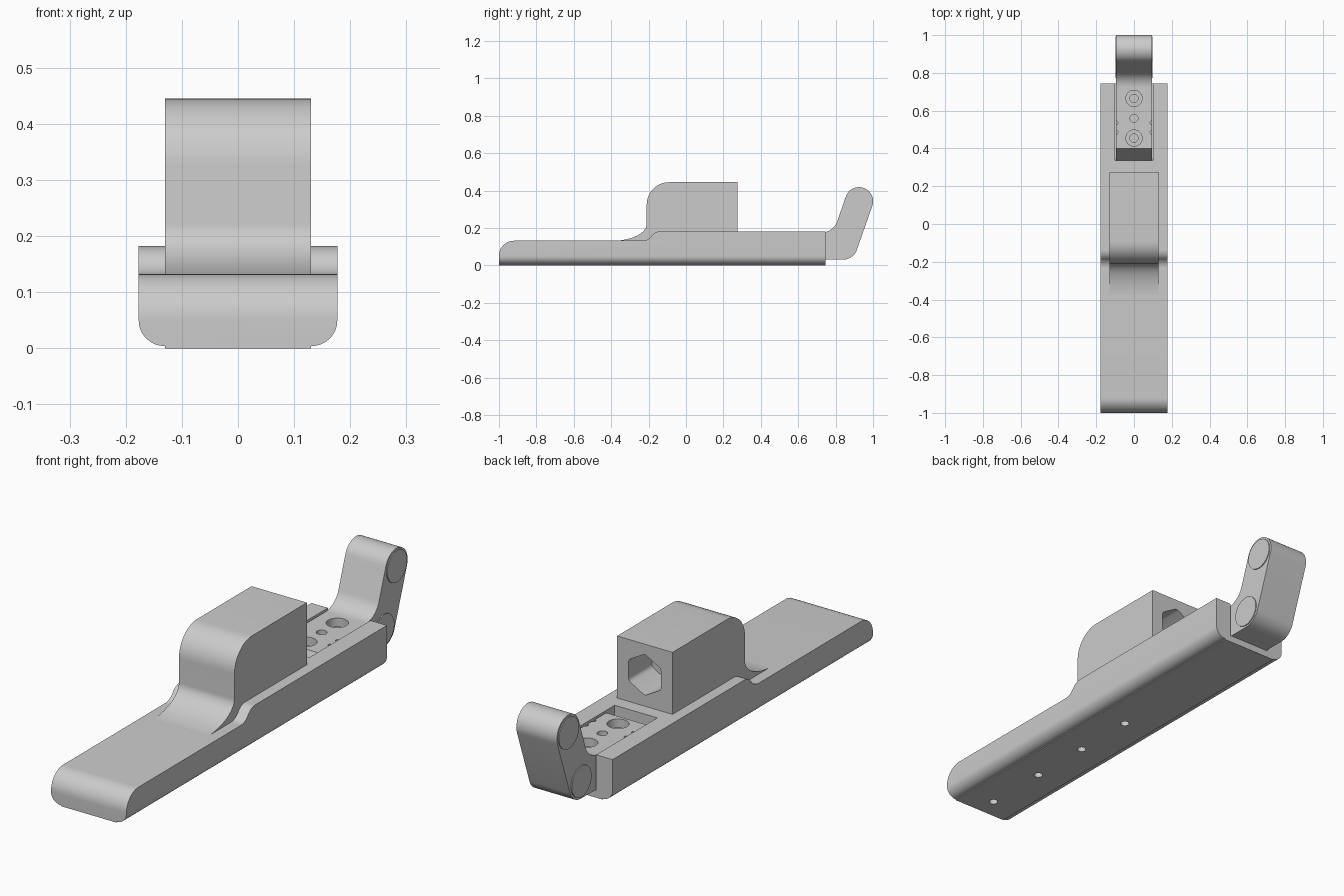
import bpy, bmesh, math
from mathutils import Vector

if "Cube" in bpy.data.objects:
    bpy.data.objects.remove(bpy.data.objects["Cube"])


def rounded(corners, steps=12):
    """Polygon from (u, v, radius) corners, each filleted by its radius."""
    pts, n = [], len(corners)
    for i, (u, v, r) in enumerate(corners):
        p = Vector((u, v))
        if r == 0:
            pts.append(p)
            continue
        a = (Vector(corners[i - 1][:2]) - p).normalized()
        b = (Vector(corners[(i + 1) % n][:2]) - p).normalized()
        ang = a.angle(b)
        t, w = r / math.tan(ang / 2), math.pi - ang
        c = p + (a + b).normalized() * r / math.sin(ang / 2)
        v1, v2 = p + a * t - c, p + b * t - c
        for k in range(steps + 1):
            s = k / steps
            pts.append(c + (v1 * math.sin((1 - s) * w) + v2 * math.sin(s * w)) / math.sin(w))
    return pts


def prism(name, pts, lo, hi, axis):
    """Extrude a 2D outline along x (outline is y,z), y (x,z) or z (x,y)."""
    place = {'x': lambda p, d: (d, p[0], p[1]),
             'y': lambda p, d: (p[0], d, p[1]),
             'z': lambda p, d: (p[0], p[1], d)}[axis]
    bm = bmesh.new()
    a = [bm.verts.new(place(p, lo)) for p in pts]
    b = [bm.verts.new(place(p, hi)) for p in pts]
    bm.faces.new(a)
    bm.faces.new(b)
    for i in range(len(pts)):
        j = (i + 1) % len(pts)
        bm.faces.new((a[i], a[j], b[j], b[i]))
    bmesh.ops.recalc_face_normals(bm, faces=bm.faces)
    me = bpy.data.meshes.new(name)
    bm.to_mesh(me)
    bm.free()
    ob = bpy.data.objects.new(name, me)
    bpy.context.collection.objects.link(ob)
    return ob


def circle(u, v, r, n=32, turn=0.0):
    return [(u + r * math.cos(turn + 2 * math.pi * i / n),
             v + r * math.sin(turn + 2 * math.pi * i / n)) for i in range(n)]


def rect(u0, u1, v0, v1):
    return [(u0, v0), (u1, v0), (u1, v1), (u0, v1)]


def boolean(ob, cutter, op='DIFFERENCE'):
    cutter.hide_render = True
    m = ob.modifiers.new("cut", 'BOOLEAN')
    m.operation, m.solver, m.object = op, 'EXACT', cutter
    bpy.context.view_layer.objects.active = ob
    bpy.ops.object.modifier_apply(modifier=m.name)
    bpy.data.objects.remove(cutter)


def smooth(ob):
    bpy.ops.object.select_all(action='DESELECT')
    ob.select_set(True)
    bpy.context.view_layer.objects.active = ob
    bpy.ops.object.shade_smooth_by_angle(angle=math.radians(30))


# Base: stepped side profile trimmed by a section with rounded lower edges
base = prism("base", rounded([
    (-1, 0, 0), (0.745, 0, 0), (0.745, 0.182, 0), (-0.165, 0.182, 0.06),
    (-0.205, 0.132, 0.06), (-1, 0.132, 0.08)]), -0.177, 0.177, 'x')
section = prism("section", rounded([
    (-0.13, 0, 0), (0.13, 0, 0), (0.13, 0.004, 0), (0.177, 0.004, 0.046),
    (0.177, 0.5, 0), (-0.177, 0.5, 0), (-0.177, 0.004, 0.046), (-0.13, 0.004, 0)]),
    -1.2, 1.2, 'y')
boolean(base, section, 'INTERSECT')

# Slot at the rear and small screw holes underneath
boolean(base, prism("slot", rect(-0.1, 0.1, 0.335, 0.9), 0.03, 0.3, 'z'))
for y in (-0.91, -0.62, -0.34, -0.06):
    boolean(base, prism("screw_hole", circle(0, y, 0.018, 24), -0.05, 0.06, 'z'))
smooth(base)

# Raised housing: concave sweep in front, rounded top, hexagonal socket behind
sweep = [(-0.40 + 0.19 * math.sin(a), 0.221 - 0.09 * math.cos(a))
         for a in (i * math.pi / 32 for i in range(17))]
top = rounded([(-0.21, 0.222, 0), (-0.21, 0.445, 0.12), (0.276, 0.445, 0),
               (0.276, 0.10, 0), (-0.40, 0.10, 0)])
housing = prism("housing", sweep + top[1:], -0.13, 0.13, 'x')
hexagon = [(u, v, 0.02) for u, v in circle(0, 0.315, 0.088, 6, math.pi / 6)]
boolean(housing, prism("socket", rounded(hexagon, 4), 0.12, 0.4, 'y'))
smooth(housing)

# Bracket: mounting plate in the slot that bends up into a leaning arm
bracket = prism("bracket", rounded([
    (0.337, 0.031, 0), (0.895, 0.031, 0.078), (1.021, 0.389, 0.0745),
    (0.879, 0.439, 0.0745), (0.788, 0.176, 0.09), (0.40, 0.176, 0)]),
    -0.095, 0.095, 'x')
for y in (0.455, 0.665):
    boolean(bracket, prism("counterbore", circle(0, y, 0.043), 0.14, 0.4, 'z'))
    boolean(bracket, prism("bolt_hole", circle(0, y, 0.022), 0.06, 0.4, 'z'))
boolean(bracket, prism("pin_hole", circle(0, 0.56, 0.021), 0.08, 0.4, 'z'))
for x in (-0.095, 0.095):
    for y in (0.485, 0.535):
        boolean(bracket, prism("side_notch", circle(x, y, 0.01, 16), 0.1, 0.4, 'z'))
smooth(bracket)

# Round caps on both sides of the arm
for side in (-1, 1):
    for label, y, z, r in (("upper", 0.925, 0.343, 0.067), ("lower", 0.84, 0.105, 0.066)):
        cap = prism(label + "_cap", circle(y, z, r, 40),
                    *sorted((side * 0.085, side * 0.099)), 'x')
        smooth(cap)
